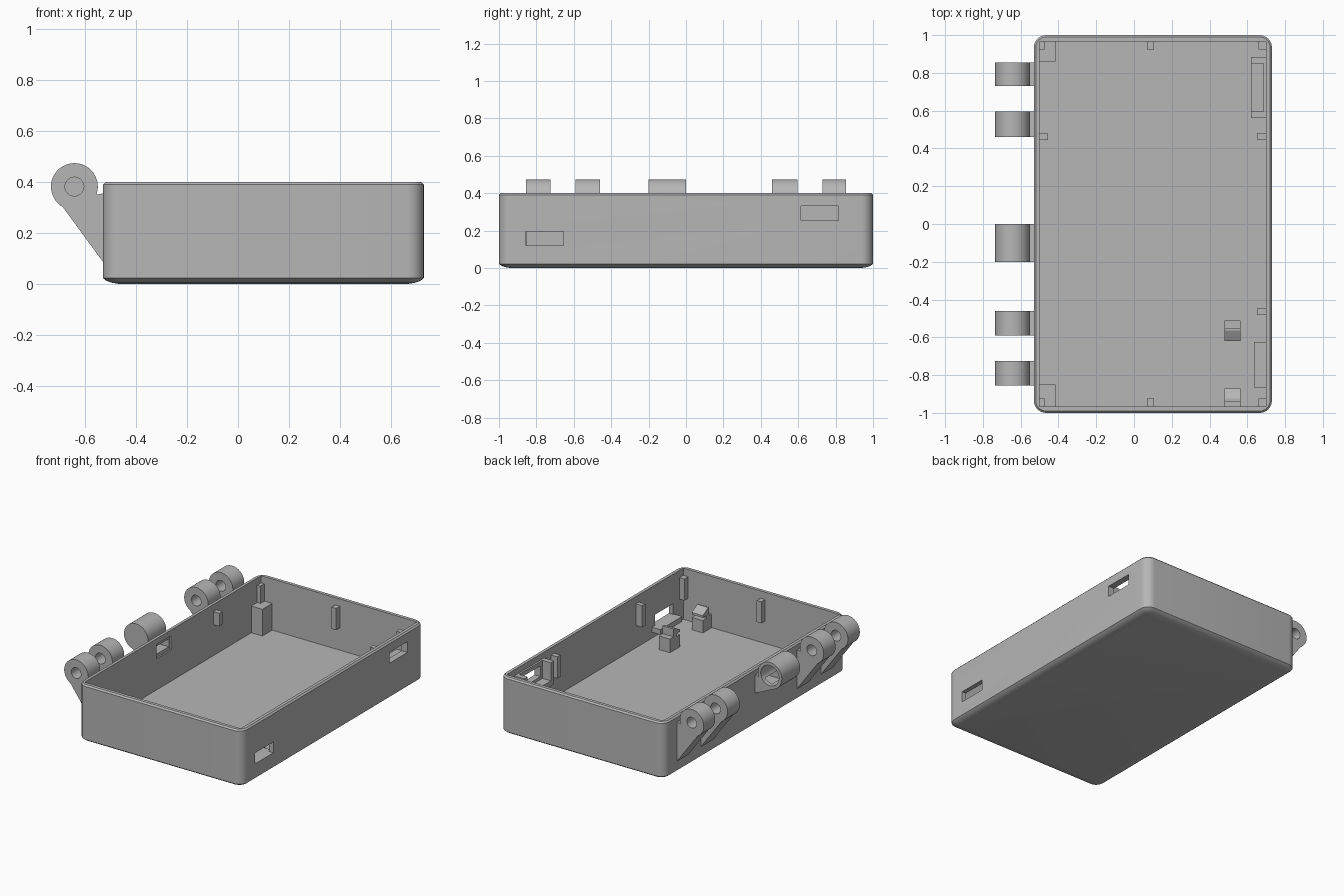
import bpy, bmesh, math
from mathutils import Matrix, Vector

if "Cube" in bpy.data.objects:
    bpy.data.objects.remove(bpy.data.objects["Cube"], do_unlink=True)

grey = bpy.data.materials.new("plain grey")
grey.use_nodes = True
grey.diffuse_color = (0.47, 0.47, 0.47, 1)
grey.node_tree.nodes["Principled BSDF"].inputs["Base Color"].default_value = grey.diffuse_color


def finish(bm, name):
    bmesh.ops.recalc_face_normals(bm, faces=bm.faces)
    mesh = bpy.data.meshes.new(name)
    bm.to_mesh(mesh)
    bm.free()
    ob = bpy.data.objects.new(name, mesh)
    mesh.materials.append(grey)
    bpy.context.scene.collection.objects.link(ob)
    return ob


def box(name, x, y, z):
    """Box from (low, high) pairs."""
    bm = bmesh.new()
    size = [b - a for a, b in (x, y, z)]
    mid = Vector([(a + b) / 2 for a, b in (x, y, z)])
    bmesh.ops.create_cube(bm, size=1, matrix=Matrix.Translation(mid) @ Matrix.Diagonal(size + [1]))
    return finish(bm, name)


def extrude(name, points, move):
    """Prism from a flat outline of 3D points."""
    bm = bmesh.new()
    face = bm.faces.new([bm.verts.new(p) for p in points])
    new = bmesh.ops.extrude_face_region(bm, geom=[face])["geom"]
    bmesh.ops.translate(bm, vec=move, verts=[v for v in new if isinstance(v, bmesh.types.BMVert)])
    return finish(bm, name)


def cut(target, cutter):
    mod = target.modifiers.new("cut", "BOOLEAN")
    mod.operation, mod.solver, mod.object = "DIFFERENCE", "EXACT", cutter
    bpy.context.view_layer.objects.active = target
    bpy.ops.object.modifier_apply(modifier=mod.name)
    bpy.data.objects.remove(cutter, do_unlink=True)


def smooth(ob):
    bpy.ops.object.select_all(action="DESELECT")
    ob.select_set(True)
    bpy.context.view_layer.objects.active = ob
    bpy.ops.object.shade_smooth_by_angle(angle=math.radians(30))


# Tray shell: rounded rectangle rings lofted from bottom to rim
X0, X1, Y = -0.53, 0.73, 1.0
FLOOR, RIM, STEPS = 0.045, 0.4, 8


def ring(bm, inset, z):
    verts = []
    r = 0.065
    r_in = max(r - inset, 0.02)
    for cx, cy, start in ((X1, Y, 0), (X0, Y, 90), (X0, -Y, 180), (X1, -Y, 270)):
        sx, sy = (1 if cx > 0 else -1), (1 if cy > 0 else -1)
        for i in range(STEPS + 1):
            a = math.radians(start + 90 * i / STEPS)
            verts.append(bm.verts.new((cx - sx * (inset + r_in) + r_in * math.cos(a),
                                       cy - sy * (inset + r_in) + r_in * math.sin(a), z)))
    return verts


bm = bmesh.new()
rings = [ring(bm, i, z) for i, z in ((0.06, 0), (0.035, 0.004), (0.014, 0.011), (0, 0.022),
                                     (0, RIM - 0.01), (0.01, RIM))]
for a, b in zip(rings, rings[1:]):
    for i in range(len(a)):
        j = (i + 1) % len(a)
        bm.faces.new((a[i], a[j], b[j], b[i]))
bm.faces.new(rings[0])
bm.faces.new(rings[-1])
tray = finish(bm, "tray")
IX0, IX1, IY = -0.5, 0.698, 0.967
cut(tray, box("cavity", (IX0, IX1), (-IY, IY), (FLOOR, 1)))

# Port slots in the side wall and cable hole in the hinge wall
SLOT_A = ((0.6, 0.8), (0.615, 0.815), (0.255, 0.33))
cut(tray, box("slot", *SLOT_A))
cut(tray, box("slot", (0.6, 0.8), (-0.855, -0.655), (0.12, 0.195)))
cut(tray, box("hole", (-0.6, -0.45), (-0.18, -0.02), (0.26, 0.36)))
smooth(tray)

# Hinge lugs with gussets
CX, CZ, R = -0.643, 0.382, 0.092


def circle(radius, y, start=0, end=360, n=48):
    return [(CX + radius * math.cos(math.radians(start + (end - start) * i / n)), y,
             CZ + radius * math.sin(math.radians(start + (end - start) * i / n))) for i in range(n + 1)]


def lug(name, y0, y1, foot, start):
    outline = [(-0.51, y0, foot), (-0.53, y0, foot)] + circle(R, y0, start, -20) + [(-0.53, y0, 0.355), (-0.51, y0, 0.355)]
    return extrude(name, outline, (0, y1 - y0, 0))


for i, (y0, y1) in enumerate(((-0.855, -0.725), (-0.59, -0.46), (0.46, 0.595), (0.73, 0.855))):
    ob = lug(f"hinge_lug_{i + 1}", y0, y1, 0.085, 240)
    cut(ob, extrude("pin_hole", circle(0.037, y0 - 0.05)[:-1], (0, 0.3, 0)))
    smooth(ob)

# Hollow middle barrel, closed at the front, opening into the tray
barrel = lug("hinge_barrel", -0.2, 0, 0.23, 250)
cut(barrel, extrude("bore", circle(0.07, -0.17)[:-1], (0, 0.3, 0)))
cut(barrel, box("passage", (-0.64, -0.45), (-0.17, -0.03), (0.285, 0.34)))
smooth(barrel)

# Corner blocks beside the hinge wall
for side, y in (("back", (0.86, 0.98)), ("front", (-0.98, -0.85))):
    box(f"{side}_corner_block", (-0.51, -0.415), y, (0.03, 0.23))

# Lid stop pegs along the walls
PEG = (0.2, 0.35)
for side, s in (("back", 1), ("front", -1)):
    y = tuple(sorted((s * 0.925, s * 0.98)))
    for part, x in (("left", (0.66, 0.71)), ("middle", (0.07, 0.105)), ("right", (-0.51, -0.475))):
        box(f"{side}_{part}_peg", x, y, PEG)
    box(f"{side}_port_wall_peg", (0.65, 0.71), tuple(sorted((s * 0.447, s * 0.482))), PEG)
box("hinge_wall_peg", (-0.51, -0.455), (0.445, 0.48), (0.26, 0.35))

# Open housing behind the upper slot
housing = box("port_housing", (0.62, 0.71), (0.56, 0.885), (0.2, 0.36))
cut(housing, box("pocket", (0.6, 0.685), (0.595, 0.85), (0.235, 0.4)))
cut(housing, box("slot", *SLOT_A))

# Shelf under the lower slot
box("port_shelf", (0.635, 0.71), (-0.865, -0.625), (0.085, 0.12))


# Clip posts facing each other
def clip(name, y, s, depth):
    profile = ((depth, 0.03), (depth, 0.14), (0.07, 0.14), (0.07, 0.195), (0.055, 0.195),
               (0, 0.165), (0, 0.15), (0.04, 0.15), (0.04, 0.13), (0, 0.13), (0, 0.03))
    extrude(name, [(0.48, y + s * d, z) for d, z in profile], (0.085, 0, 0))


clip("inner_clip_post", -0.62, 1, 0.11)
clip("outer_clip_post", -0.87, -1, 0.1)
